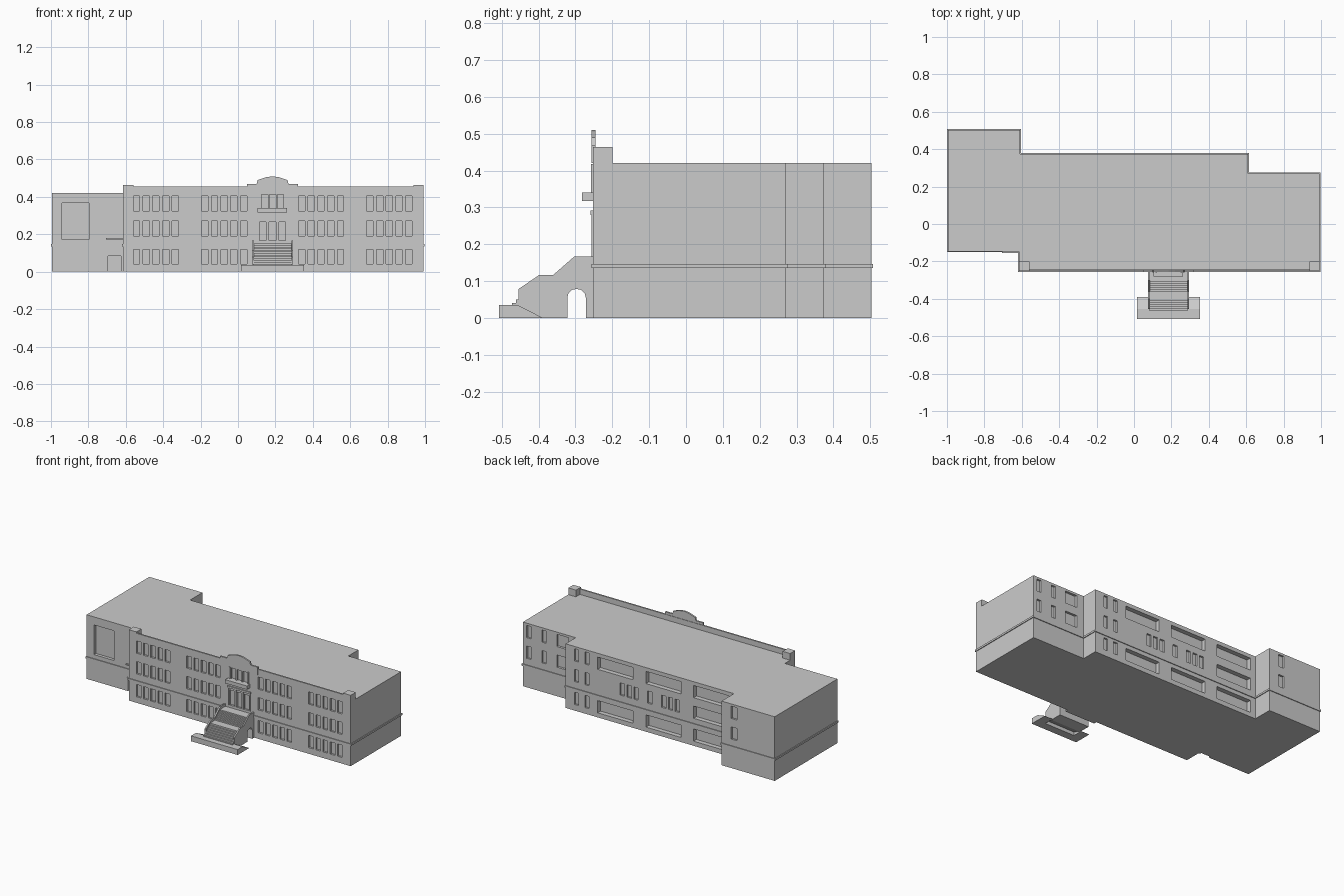
import bpy, bmesh
from mathutils import Vector

if "Cube" in bpy.data.objects:
    bpy.data.objects.remove(bpy.data.objects["Cube"])

CX = 0.185                      # symmetry axis of the main facade
ROWS = [(0.04, 0.12), (0.19, 0.27), (0.325, 0.405)]


def finish(name, bm):
    bmesh.ops.recalc_face_normals(bm, faces=bm.faces)
    me = bpy.data.meshes.new(name)
    bm.to_mesh(me)
    bm.free()
    ob = bpy.data.objects.new(name, me)
    bpy.context.collection.objects.link(ob)
    return ob


def boxes(name, items):
    """One object from (x0, x1, y0, y1, z0, z1) boxes."""
    bm = bmesh.new()
    for x0, x1, y0, y1, z0, z1 in items:
        vs = bmesh.ops.create_cube(bm, size=1)["verts"]
        for v in vs:
            v.co = Vector(((x0 + x1) / 2 + v.co.x * (x1 - x0),
                           (y0 + y1) / 2 + v.co.y * (y1 - y0),
                           (z0 + z1) / 2 + v.co.z * (z1 - z0)))
    return finish(name, bm)


def prism(name, pts, axis, a, b):
    """Extrude a 2D outline along an axis from a to b."""
    def place(p):
        c = list(p)
        c.insert(axis, a)
        return c
    bm = bmesh.new()
    f = bm.faces.new([bm.verts.new(place(p)) for p in pts])
    r = bmesh.ops.extrude_face_region(bm, geom=[f])
    d = Vector((0, 0, 0))
    d[axis] = b - a
    bmesh.ops.translate(bm, vec=d, verts=[g for g in r["geom"] if isinstance(g, bmesh.types.BMVert)])
    return finish(name, bm)


def outline(o):
    """Building footprint grown outward by o."""
    return [(-0.995 - o, -0.146 - o), (-0.615 - o, -0.146 - o), (-0.615 - o, -0.252 - o),
            (0.993 + o, -0.252 - o), (0.993 + o, 0.27 + o), (0.61 + o, 0.27 + o),
            (0.61 + o, 0.375 + o), (-0.61 + o, 0.375 + o), (-0.61 + o, 0.503 + o),
            (-0.995 - o, 0.503 + o)]


# main walls and roof
walls = prism("building_walls", outline(0), 2, 0, 0.42)

# window and door recesses
cuts = []


def recess(xc, w, z0, z1, face, depth, back=False):
    y0, y1 = (face - depth, face + 0.02) if back else (face - 0.02, face + depth)
    cuts.append((xc - w / 2, xc + w / 2, y0, y1, z0, z1))


# front: four mirrored groups of five windows on three floors
for z0, z1 in ROWS:
    for side in (-1, 1):
        for start in (0.155, 0.52):
            for i in range(5):
                recess(CX + side * (start + i * 0.052), 0.034, z0, z1, -0.252, 0.012)
# front centre: entrance doors and balcony doors
for i in (-1, 0, 1):
    recess(CX + i * 0.052, 0.036, 0.166, 0.265, -0.252, 0.012)
    recess(CX + i * 0.042, 0.034, 0.341, 0.412, -0.252, 0.012)
# left wing front: tall window and side door
recess(-0.868, 0.145, 0.173, 0.367, -0.146, 0.02)
recess(-0.66, 0.07, -0.01, 0.085, -0.146, 0.012)
# rear: wide windows
for xc, floors in ((0.25, (0, 2)), (-0.1, (0, 2)), (-0.445, (0, 1, 2))):
    for f in floors:
        z0, z1 = ROWS[f]
        recess(xc, 0.255, z0 - 0.01, z1 - 0.01, 0.375, 0.03, True)
# rear: narrow windows
for f in range(3):
    for xc in (0.53, 0.455):
        recess(xc, 0.03, *ROWS[f], 0.375, 0.012, True)
for xc in (0.2, 0.15, 0.1, 0.0, -0.1, -0.15, -0.2):
    recess(xc, 0.032, *ROWS[1], 0.375, 0.012, True)
for f in (1, 2):
    recess(0.705, 0.085, *ROWS[f], 0.27, 0.015, True)
    for xc in (0.95, 0.84):
        recess(xc, 0.03, *ROWS[f], 0.27, 0.012, True)
    recess(-0.7, 0.04, *ROWS[f], 0.503, 0.012, True)

cutter = boxes("recess_cutter", cuts)
cutter.hide_render = True
mod = walls.modifiers.new("recesses", "BOOLEAN")
mod.object = cutter
mod.operation = "DIFFERENCE"
mod.solver = "EXACT"
bpy.context.view_layer.objects.active = walls
walls.select_set(True)
bpy.ops.object.modifier_apply(modifier=mod.name)
bpy.data.objects.remove(cutter)

# string course around the building
prism("string_course", outline(0.005), 2, 0.135, 0.147)

# front parapet with corner blocks and stepped gable
boxes("front_parapet", [(-0.615, 0.993, -0.252, -0.242, 0.42, 0.455)])
boxes("parapet_corner_blocks", [(-0.615, -0.56, -0.252, -0.2, 0.42, 0.464),
                                (0.938, 0.993, -0.252, -0.2, 0.42, 0.464)])
half = [(0.137, 0.42), (0.137, 0.47), (0.085, 0.47), (0.08, 0.49), (0.035, 0.505), (0, 0.51)]
gable = [(CX - x, z) for x, z in half] + [(CX + x, z) for x, z in reversed(half[:-1])]
prism("gable", gable, 1, -0.256, -0.245)

# balcony, pilasters and entrance hood
boxes("balcony", [(0.105, 0.262, -0.282, -0.25, 0.317, 0.341)])
boxes("balcony_surround", [(CX + s * 0.067 - 0.004, CX + s * 0.067 + 0.004, -0.258, -0.25, 0.341, 0.418)
                           for s in (-1, 1)])
boxes("entrance_pilasters", [(CX + i * 0.052 - 0.005, CX + i * 0.052 + 0.005, -0.257, -0.25, 0.165, 0.28)
                             for i in (-1.5, -0.5, 0.5, 1.5)])
boxes("entrance_hood", [(0.1, 0.27, -0.259, -0.25, 0.28, 0.292)])

# side door canopy and frame
boxes("side_door_canopy", [(-0.705, -0.615, -0.156, -0.146, 0.172, 0.179)])
boxes("side_door_lintel", [(-0.7, -0.615, -0.15, -0.145, 0.085, 0.091)])

# arched passage shared by the stair profiles
arch = [(-0.272, 0), (-0.272, 0.055), (-0.275, 0.067), (-0.284, 0.076), (-0.297, 0.079),
        (-0.31, 0.076), (-0.319, 0.067), (-0.322, 0.055), (-0.322, 0)]

# stair flights
steps = []


def flight(y0, y1, z0, z1, n):
    for i in range(n):
        y = y0 + (y1 - y0) * i / n
        steps.append((y, z0 + (z1 - z0) * i / n))
        steps.append((y, z0 + (z1 - z0) * (i + 1) / n))


flight(-0.472, -0.4, 0.03, 0.1, 7)
flight(-0.36, -0.3, 0.1, 0.15, 6)
prism("stairs", [(-0.25, 0)] + arch + [(-0.40, 0)] + steps + [(-0.25, 0.15)], 0, 0.08, 0.29)

# stair side walls
cheek = [(-0.25, 0)] + arch + [(-0.39, 0), (-0.455, 0.035), (-0.455, 0.078), (-0.398, 0.117),
                               (-0.36, 0.117), (-0.303, 0.167), (-0.25, 0.167)]
for s, n in ((-1, "left"), (1, "right")):
    prism("stair_wall_" + n, cheek, 0, CX + s * 0.1, CX + s * 0.109)

# lower landing: front slab with side wings reaching back
boxes("landing", [(0.015, 0.353, -0.508, -0.455, 0, 0.035)])
wing = [(-0.456, 0), (-0.456, 0.035), (-0.39, 0.001), (-0.39, 0)]
prism("landing_wing_left", wing, 0, 0.015, 0.076)
prism("landing_wing_right", wing, 0, 0.294, 0.353)
